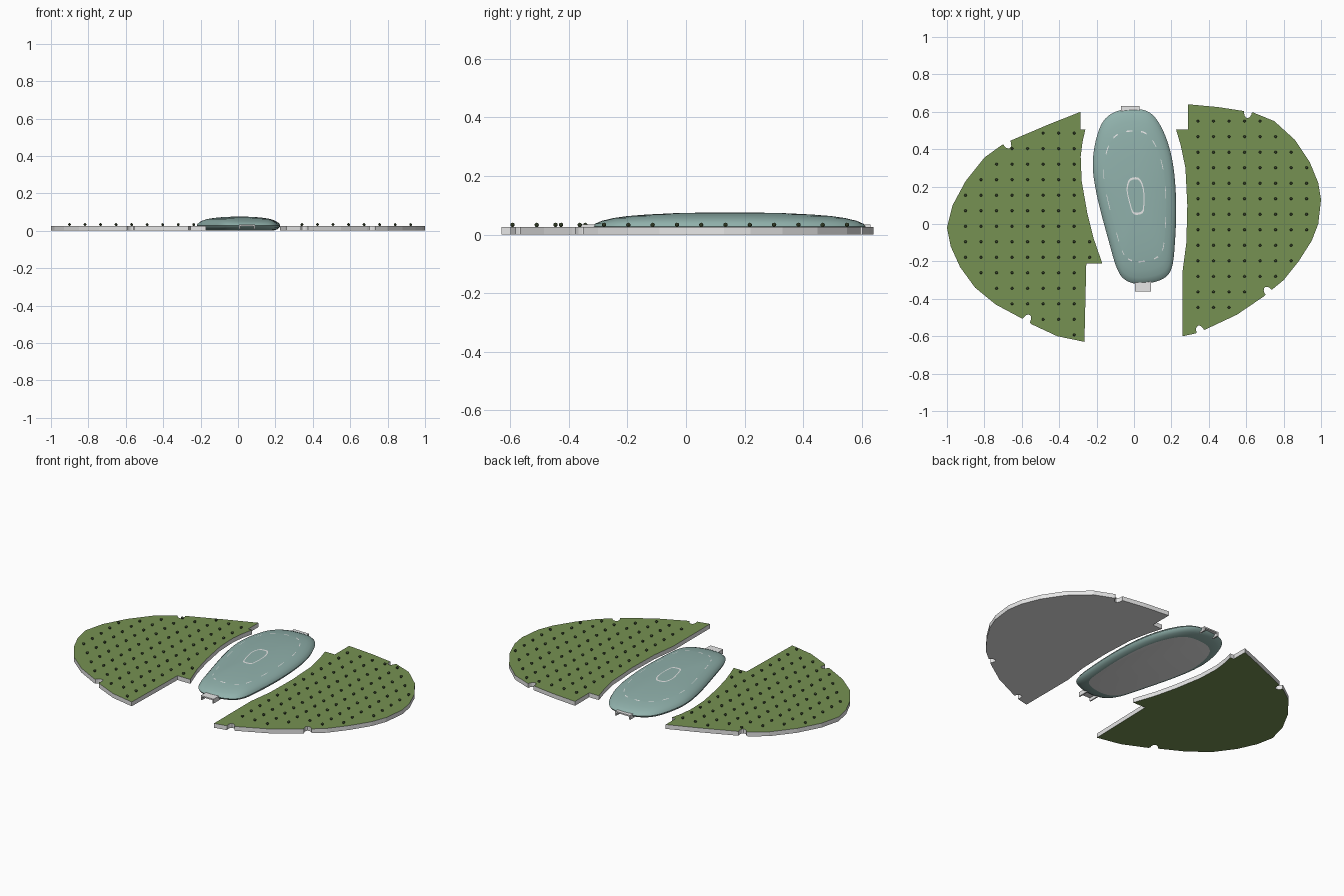
import bpy
import bmesh
import math
from mathutils import Vector

cube = bpy.data.objects.get("Cube")
if cube:
    bpy.data.objects.remove(cube)


def make_material(name, colour):
    mat = bpy.data.materials.new(name)
    mat.use_nodes = True
    rgba = (*colour, 1)
    mat.diffuse_color = rgba
    mat.node_tree.nodes["Principled BSDF"].inputs["Base Color"].default_value = rgba
    return mat


GREEN = make_material("moss green", (0.18, 0.285, 0.085))
DARK = make_material("dark stud green", (0.04, 0.06, 0.025))
TEAL = make_material("dull teal", (0.28, 0.44, 0.41))
GREY = make_material("light grey", (0.8, 0.8, 0.8))


def finish(name, bm, materials, smooth=False):
    bmesh.ops.recalc_face_normals(bm, faces=bm.faces)
    mesh = bpy.data.meshes.new(name)
    bm.to_mesh(mesh)
    bm.free()
    for mat in materials:
        mesh.materials.append(mat)
    obj = bpy.data.objects.new(name, mesh)
    bpy.context.collection.objects.link(obj)
    if smooth:
        bpy.ops.object.select_all(action='DESELECT')
        obj.select_set(True)
        bpy.context.view_layer.objects.active = obj
        bpy.ops.object.shade_smooth_by_angle(angle=math.radians(40))
    return obj


def expand_notches(items, middle, radius=0.021):
    """Replace every (x, y, 'notch') by a small round bite towards the middle."""
    points = []
    for i, item in enumerate(items):
        here = Vector(item[:2])
        if len(item) == 2:
            points.append(here)
            continue
        along = (Vector(items[i + 1][:2]) - Vector(items[i - 1][:2])).normalized()
        inward = Vector((-along.y, along.x))
        if inward.dot(middle - here) < 0:
            inward = -inward
        for k in range(9):
            a = math.pi * k / 8
            points.append(here - along * math.cos(a) * radius
                          + inward * math.sin(a) * radius * 1.6)
    return points


def inside(p, poly):
    result = False
    for a, b in zip(poly, poly[1:] + poly[:1]):
        if (a.y > p.y) != (b.y > p.y):
            if p.x < a.x + (p.y - a.y) * (b.x - a.x) / (b.y - a.y):
                result = not result
    return result


THICK = 0.026
PITCH = 0.083


def wing(side, items, origin, green_below):
    """Flat plate with a green face, grey rim and a grid of small studs."""
    poly = expand_notches(items, Vector((origin[0] * 1.8, 0)))
    bm = bmesh.new()
    low = [bm.verts.new((p.x, p.y, 0)) for p in poly]
    high = [bm.verts.new((p.x, p.y, THICK)) for p in poly]
    bm.faces.new(high).material_index = 0
    bm.faces.new(low).material_index = 0 if green_below else 1
    n = len(poly)
    for i in range(n):
        j = (i + 1) % n
        bm.faces.new((low[i], low[j], high[j], high[i])).material_index = 1
    finish(side + "_wing_plate", bm, [GREEN, GREY])

    # Studs wherever the grid falls safely inside the outline
    bm = bmesh.new()
    m = 0.025
    for i in range(-12, 13):
        for j in range(-12, 13):
            p = Vector(origin) + Vector((i, j)) * PITCH
            if all(inside(p + Vector(d), poly) for d in ((m, 0), (-m, 0), (0, m), (0, -m))):
                made = bmesh.ops.create_uvsphere(bm, u_segments=8, v_segments=6, radius=0.0075)
                bmesh.ops.translate(bm, verts=made["verts"], vec=(p.x, p.y, THICK + 0.007))
    finish(side + "_wing_studs", bm, [DARK], smooth=True)


# Wing plates
N = "notch"
wing("left", [
    (.29, .64), (.45, .625), (.58, .605), (.61, .6, N), (.64, .595), (.75, .55),
    (.86, .45), (.94, .33), (.985, .22), (1, .13), (.985, 0), (.95, -.09),
    (.88, -.2), (.8, -.3), (.745, -.345), (.72, -.365, N), (.69, -.39),
    (.55, -.485), (.39, -.56), (.355, -.575, N), (.33, -.585), (.26, -.6),
    (.26, -.25), (.28, -.1), (.285, .1), (.275, .3), (.25, .42), (.225, .505),
    (.29, .505)], (.342, .55), False)
wing("right", [
    (-.285, .6), (-.45, .535), (-.65, .45), (-.68, .435, N), (-.71, .42),
    (-.8, .355), (-.9, .23), (-.97, .1), (-1, -.02), (-.98, -.12), (-.93, -.23),
    (-.85, -.34), (-.74, -.43), (-.6, -.505), (-.575, -.515, N), (-.55, -.535),
    (-.41, -.6), (-.265, -.63), (-.255, -.21), (-.17, -.21), (-.215, -.08),
    (-.25, .06), (-.28, .23), (-.285, .36), (-.275, .44), (-.26, .505),
    (-.285, .505)], (-.32, -.51), True)


def smooth_loop(points, steps):
    """Closed Catmull-Rom curve through the points."""
    pts = [Vector(p) for p in points]
    n = len(pts)
    out = []
    for i in range(n):
        a, b, c, d = (pts[(i + k) % n] for k in (-1, 0, 1, 2))
        for s in range(steps):
            t = s / steps
            out.append(b + (c - a) * t / 2 + (a * 2 - b * 5 + c * 4 - d) * t * t / 2
                       + (b * 3 - a - c * 3 + d) * t ** 3 / 2)
    return out


# Domed body: scaled copies of one outline, with thin grey seam bands
outline = smooth_loop([
    (-.015, .615), (-.12, .59), (-.185, .51), (-.22, .34), (-.2, .16), (-.13, -.11),
    (-.09, -.24), (-.045, -.3), (.03, -.32), (.14, -.3), (.2, -.24), (.22, -.08),
    (.225, .13), (.205, .34), (.155, .5), (.085, .595)], 5)
centre = Vector((.01, .15))
profile = [(.83, 0), (.93, .008), (.985, .018), (1, .028), (.98, .037), (.93, .047),
           (.85, .056), (.755, .0625), (.74, .0633), (.6, .0685), (.4, .073),
           (.215, .0748), (.19, .075)]
DASHED, SOLID = 7, 11

bm = bmesh.new()
rings = []
for scale, z in profile:
    rings.append([bm.verts.new((*(centre + (p - centre) * scale), z)) for p in outline])
count = len(outline)
for r, (lower, upper) in enumerate(zip(rings, rings[1:])):
    for i in range(count):
        j = (i + 1) % count
        face = bm.faces.new((lower[i], lower[j], upper[j], upper[i]))
        if r == SOLID or (r == DASHED and i % 5 < 2):
            face.material_index = 1
bm.faces.new(rings[-1])
bm.faces.new(rings[0]).material_index = 1
finish("domed_body", bm, [TEAL, GREY], smooth=True)


# End clips: a thin tab on two short legs
def clip(name, x0, x1, y0, y1):
    bm = bmesh.new()
    leg = 0.008
    for a, b, low, high in ((x0, x1, .026, .034), (x0, x0 + leg, .008, .026),
                            (x1 - leg, x1, .008, .026)):
        box = bmesh.ops.create_cube(bm, size=1)["verts"]
        bmesh.ops.scale(bm, verts=box, vec=(b - a, y1 - y0, high - low))
        bmesh.ops.translate(bm, verts=box, vec=((a + b) / 2, (y0 + y1) / 2, (low + high) / 2))
    finish(name, bm, [GREY])


clip("front_clip", .005, .09, -.36, -.295)
clip("back_clip", -.07, .03, .59, .63)
